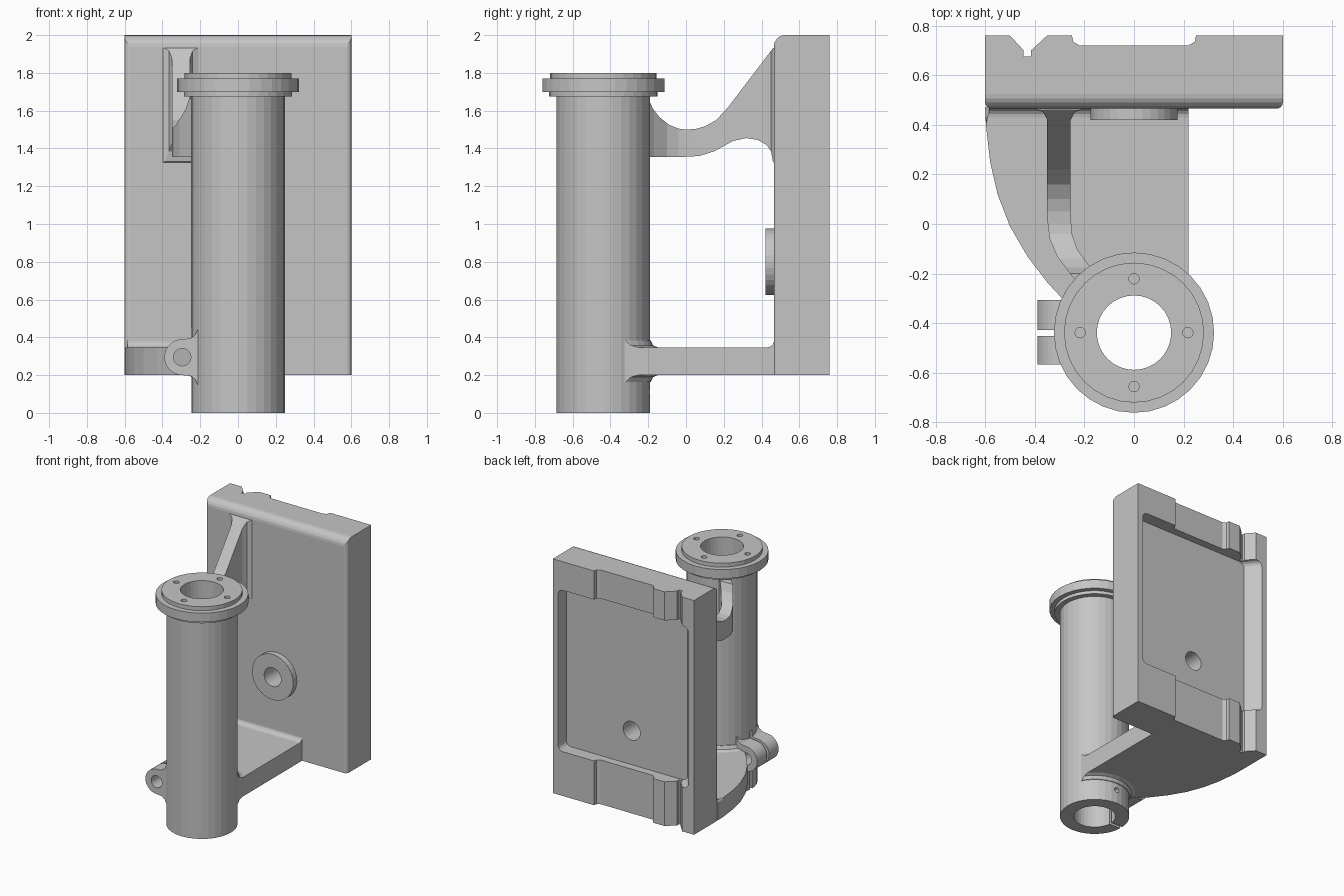
import bpy
import bmesh
from math import sin, cos, radians

cube = bpy.data.objects.get("Cube")
if cube:
    bpy.data.objects.remove(cube, do_unlink=True)

GREY = (0.56, 0.56, 0.56, 1.0)
metal = bpy.data.materials.new("cast_grey")
metal.diffuse_color = GREY
metal.use_nodes = True
metal.node_tree.nodes["Principled BSDF"].inputs["Base Color"].default_value = GREY

CY = -0.438          # tube axis position in y
SIDES = 32
# maps (u, v, depth) to space for prisms along each axis
AXES = {
    "x": lambda u, v, w: (w, u, v),
    "y": lambda u, v, w: (u, w, v),
    "z": lambda u, v, w: (u, v, w),
}


def finish(name, bm):
    bmesh.ops.recalc_face_normals(bm, faces=bm.faces[:])
    mesh = bpy.data.meshes.new(name)
    bm.to_mesh(mesh)
    bm.free()
    mesh.materials.append(metal)
    obj = bpy.data.objects.new(name, mesh)
    bpy.context.collection.objects.link(obj)
    return obj


def prism(name, outline, axis, start, end, round_rule=None, radius=0.03):
    """Extrude an outline along an axis, optionally rounding chosen edges."""
    bm = bmesh.new()
    place = AXES[axis]
    low = [bm.verts.new(place(u, v, start)) for u, v in outline]
    high = [bm.verts.new(place(u, v, end)) for u, v in outline]
    bm.faces.new(low)
    bm.faces.new(high)
    for i in range(len(low)):
        j = (i + 1) % len(low)
        bm.faces.new((low[i], low[j], high[j], high[i]))
    if round_rule:
        edges = [e for e in bm.edges if round_rule(e.verts[0].co, e.verts[1].co)]
        bmesh.ops.bevel(bm, geom=edges, offset=radius, segments=4,
                        profile=0.5, affect="EDGES")
    return finish(name, bm)


def arc(cu, cv, r, a0=0, a1=360, n=SIDES):
    full = a1 - a0 == 360
    count = n if full else n + 1
    angles = [radians(a0 + (a1 - a0) * i / n) for i in range(count)]
    return [(cu + r * cos(a), cv + r * sin(a)) for a in angles]


def revolve(name, profile):
    """Closed ring profile turned around the tube axis."""
    bm = bmesh.new()
    rings = []
    for i in range(SIDES):
        a = radians(360 * i / SIDES)
        rings.append([bm.verts.new((r * cos(a), CY + r * sin(a), z)) for r, z in profile])
    for i in range(SIDES):
        a, b = rings[i], rings[(i + 1) % SIDES]
        for j in range(len(profile)):
            k = (j + 1) % len(profile)
            bm.faces.new((a[j], b[j], b[k], a[k]))
    return finish(name, bm)


def combine(target, tools, operation="DIFFERENCE"):
    """Apply booleans and remove the helper objects afterwards."""
    for tool in tools:
        tool.hide_render = True
        mod = target.modifiers.new("cut", "BOOLEAN")
        mod.operation = operation
        mod.solver = "EXACT"
        mod.object = tool
    bpy.context.view_layer.update()
    graph = bpy.context.evaluated_depsgraph_get()
    result = bpy.data.meshes.new_from_object(target.evaluated_get(graph))
    target.modifiers.clear()
    target.data = result
    for tool in tools:
        bpy.data.objects.remove(tool, do_unlink=True)


# Mounting plate: V groove and shallow channel run down its back
plate_plan = (arc(-0.575, 0.49, 0.025, 180, 270, 4) + arc(0.575, 0.49, 0.025, 270, 360, 4) + [
    (0.6, 0.76), (0.25, 0.76), (0.245, 0.735), (0.22, 0.72), (-0.22, 0.72),
    (-0.245, 0.735), (-0.25, 0.76), (-0.35, 0.76), (-0.415, 0.7), (-0.415, 0.675),
    (-0.445, 0.675), (-0.445, 0.7), (-0.5, 0.76), (-0.6, 0.76)])
plate = prism("mounting_plate", plate_plan, "z", 0.2, 2.0)
# rounded front edge along the top
plate_side = [(0.4, 0.1), (0.9, 0.1), (0.9, 2.0)] + arc(0.525, 1.94, 0.06, 90, 180, 5) + [(0.465, 1.9), (0.4, 1.9)]
combine(plate, [prism("plate_side_helper", plate_side, "x", -0.8, 0.8)], "INTERSECT")


def pocket_corner(a, b):
    return abs(a.y - b.y) > 0.05


# back pocket with one sloping side wall, and a hole through the plate
pocket_plan = [(-0.555, 0.9), (-0.555, 0.76), (-0.475, 0.66), (0.555, 0.66), (0.555, 0.9)]
combine(plate, [
    prism("pocket_cutter", pocket_plan, "z", 0.54, 1.78, pocket_corner, 0.04),
    prism("plate_hole_cutter", arc(0, 0.8, 0.072), "y", 0.3, 0.9),
])

# Round boss around the plate hole
boss = prism("plate_boss", arc(0, 0.8, 0.175), "y", 0.42, 0.467)
combine(boss, [prism("boss_hole_cutter", arc(0, 0.8, 0.072), "y", 0.3, 0.6)])

# Bored tube with stepped flange, bolt holes, clamp slot and pin hole
tube = revolve("flanged_tube", [
    (0.15, 0), (0.248, 0), (0.248, 1.675), (0.287, 1.675), (0.287, 1.7),
    (0.323, 1.7), (0.323, 1.77), (0.282, 1.77), (0.282, 1.8), (0.15, 1.8)])


def slot_cutter():
    return prism("slot_cutter", [(-0.6, -0.452), (-0.1, -0.452), (-0.1, -0.427), (-0.6, -0.427)],
                 "z", -0.1, 0.45)


bolt_cutters = [prism("bolt_cutter", arc(u, v, 0.021, n=12), "z", 1.72, 1.9)
                for u, v in arc(0, CY, 0.217, n=4)]
pin_cutter = prism("pin_cutter", arc(0, 0.11, 0.02, n=12), "y", CY + 0.1, 0)
combine(tube, bolt_cutters + [slot_cutter(), pin_cutter])

# Split clamp ears beside the tube foot
ear_side = ([(-0.18, 0.15), (-0.18, 0.44), (-0.215, 0.44), (-0.225, 0.415), (-0.25, 0.395)]
            + arc(-0.295, 0.295, 0.095, 90, 270, 16)
            + [(-0.25, 0.195), (-0.225, 0.175), (-0.215, 0.15)])
ears = prism("clamp_ears", ear_side, "y", -0.567, -0.307)
combine(ears, [slot_cutter(),
               prism("screw_cutter", arc(-0.295, 0.295, 0.046, n=20), "y", -0.8, -0.1)])

# Bottom shelf joining tube and plate, with a sweeping outer edge
shelf_plan = [(0.22, 0.47), (0.22, -0.435), (-0.1, -0.4), (-0.21, -0.39), (-0.29, -0.3),
              (-0.35, -0.235), (-0.43, -0.13), (-0.5, -0.01), (-0.55, 0.12),
              (-0.58, 0.25), (-0.597, 0.4), (-0.6, 0.47)]


def sweep_edge(a, b):
    return min(a.z, b.z) > 0.34 and max(a.x, b.x) < -0.28


shelf = prism("bottom_shelf", shelf_plan, "z", 0.2, 0.347, sweep_edge, 0.02)
combine(shelf, [prism("shelf_bore_cutter", arc(0, CY, 0.24), "z", 0, 1)])
fillet = [(0.47, 0.34), (0.425, 0.346)] + arc(0.43, 0.383, 0.036, 270, 360, 4) + [(0.47, 0.39)]
prism("shelf_fillet", fillet, "x", -0.585, 0.22)

# Fillets where the shelf meets the tube, above and below
for name, face_z, side in (("upper_tube_fillet", 0.347, 1), ("lower_tube_fillet", 0.2, -1)):
    steps = [(0.24, -0.01), (0.288, -0.01), (0.288, 0), (0.263, 0.011), (0.252, 0.036), (0.24, 0.04)]
    ring = revolve(name, [(r, face_z + side * h) for r, h in steps])
    combine(ring, [prism("fillet_trim", shelf_plan, "z", 0.1, 0.5)], "INTERSECT")

# Upper rib: plan shape trimmed by its curved side profile
rib_plan = [(-0.4, 0.47), (-0.395, 0.463), (-0.365, 0.45), (-0.35, 0.42), (-0.35, 0.02),
            (-0.34, -0.06), (-0.31, -0.13), (-0.25, -0.21), (-0.15, -0.31), (-0.08, -0.27),
            (-0.18, -0.17), (-0.23, -0.1), (-0.25, -0.04), (-0.255, 0.03), (-0.255, 0.42),
            (-0.24, 0.45), (-0.21, 0.463), (-0.205, 0.47)]
rib_side = [(-0.35, 1.665), (-0.2, 1.665), (-0.175, 1.61), (-0.14, 1.565), (-0.09, 1.525),
            (-0.04, 1.505), (0, 1.5), (0.05, 1.503), (0.1, 1.517), (0.16, 1.55),
            (0.22, 1.615), (0.46, 1.93), (0.5, 1.95),
            (0.5, 1.3), (0.46, 1.33), (0.45, 1.385), (0.425, 1.42), (0.38, 1.445),
            (0.32, 1.455), (0.25, 1.44), (0.15, 1.385), (0.07, 1.36), (-0.02, 1.355),
            (-0.35, 1.355)]
rib = prism("upper_rib", rib_plan, "z", 1.1, 1.99)
combine(rib, [prism("rib_side_helper", rib_side, "x", -0.7, 0.2)], "INTERSECT")
combine(rib, [prism("rib_bore_cutter", arc(0, CY, 0.24), "z", 1, 2.1)])
